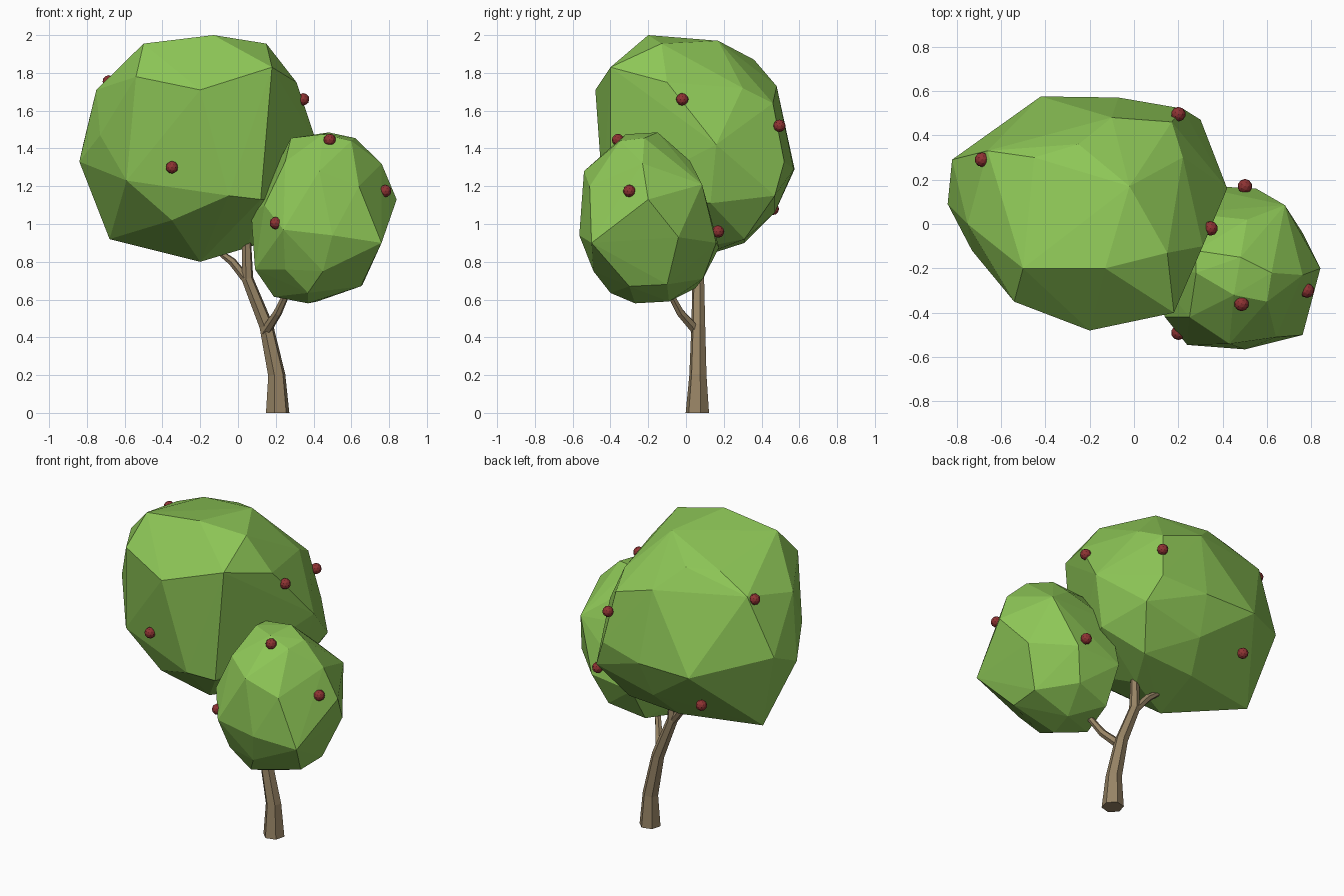
import bpy, bmesh, math
from mathutils import Vector


def material(name, rgb):
    m = bpy.data.materials.new(name)
    m.diffuse_color = (*rgb, 1)
    return m


GREEN = material("leaf green", (0.27, 0.57, 0.095))
BROWN = material("bark brown", (0.31, 0.23, 0.13))
RED = material("fruit red", (0.27, 0.033, 0.033))


def finish(bm, name, mat):
    bmesh.ops.recalc_face_normals(bm, faces=bm.faces)
    mesh = bpy.data.meshes.new(name)
    bm.to_mesh(mesh)
    bm.free()
    mesh.materials.append(mat)
    ob = bpy.data.objects.new(name, mesh)
    bpy.context.collection.objects.link(ob)
    return ob


def crown(name, points):
    """Faceted foliage: convex hull stretched over a few anchor points."""
    bm = bmesh.new()
    for p in points:
        bm.verts.new(p)
    bmesh.ops.convex_hull(bm, input=bm.verts)
    loose = [v for v in bm.verts if not v.link_faces]
    bmesh.ops.delete(bm, geom=loose, context='VERTS')
    finish(bm, name, GREEN)


def limb(name, path, sides=6):
    """Tapered tube through (x, y, z, radius) stations."""
    bm = bmesh.new()
    pts = [Vector(p[:3]) for p in path]
    rings = []
    for i, p in enumerate(pts):
        d = (pts[min(i + 1, len(pts) - 1)] - pts[max(i - 1, 0)]).normalized()
        if i == 0 and p.z == 0:
            d = Vector((0, 0, 1))
        u = Vector((0, 1, 0)).cross(d).normalized()
        v = d.cross(u)
        angles = [math.tau * k / sides + math.radians(15) for k in range(sides)]
        rings.append([bm.verts.new(p + path[i][3] * (u * math.cos(a) + v * math.sin(a)))
                      for a in angles])
    for a, b in zip(rings, rings[1:]):
        for k in range(sides):
            j = (k + 1) % sides
            bm.faces.new((a[k], a[j], b[j], b[k]))
    bm.faces.new(rings[0])
    bm.faces.new(rings[-1])
    finish(bm, name, BROWN)


# Trunk and branches
limb("trunk", [(0.21, 0.06, 0, 0.064), (0.205, 0.063, 0.2, 0.047),
               (0.15, 0.065, 0.46, 0.038), (0.05, 0.065, 0.71, 0.032),
               (0.045, 0.06, 0.93, 0.024)])
limb("left_branch", [(0.05, 0.065, 0.70, 0.025), (-0.03, 0.085, 0.80, 0.022),
                     (-0.11, 0.10, 0.86, 0.015)])
limb("right_branch", [(0.145, 0.06, 0.43, 0.028), (0.21, -0.03, 0.53, 0.023),
                      (0.27, -0.10, 0.66, 0.017)])

# Large crown
crown("large_crown", [
    (-0.50, -0.20, 1.955), (-0.13, -0.20, 2.0), (0.15, -0.13, 1.955), (-0.02, 0.17, 1.97),
    (-0.54, -0.35, 1.78), (-0.20, -0.48, 1.71), (0.18, -0.40, 1.83), (-0.75, 0.0, 1.71),
    (-0.73, -0.12, 1.47), (-0.84, 0.09, 1.33), (-0.82, 0.29, 1.42), (-0.66, 0.33, 1.78),
    (-0.45, 0.30, 1.875), (-0.25, 0.36, 1.87), (0.17, 0.46, 1.64), (0.22, 0.30, 1.72),
    (0.31, -0.10, 1.75), (0.42, 0.16, 1.42), (0.30, 0.47, 1.15), (0.22, 0.52, 1.33),
    (-0.07, 0.57, 1.29), (-0.42, 0.575, 1.29), (-0.10, 0.48, 1.73),
    (-0.59, -0.28, 1.23), (-0.05, -0.44, 1.15), (0.12, -0.40, 1.13), (-0.35, -0.27, 1.02),
    (-0.68, 0.20, 0.92), (-0.20, 0.0, 0.80), (0.05, 0.08, 0.875), (0.18, 0.31, 0.92),
    (-0.17, 0.31, 0.90), (-0.10, 0.47, 1.06), (0.35, 0.13, 1.11)])

# Small crown
crown("small_crown", [
    (0.48, -0.15, 1.485), (0.45, -0.32, 1.475), (0.28, -0.22, 1.455), (0.28, -0.12, 1.445),
    (0.62, -0.22, 1.455), (0.60, -0.35, 1.44), (0.51, 0.02, 1.335), (0.76, -0.23, 1.32),
    (0.84, -0.20, 1.13), (0.76, -0.50, 0.90), (0.50, -0.565, 0.94), (0.66, -0.10, 0.68),
    (0.65, -0.30, 0.67), (0.76, -0.04, 0.93), (0.68, 0.085, 1.21), (0.55, 0.16, 0.90),
    (0.37, -0.27, 0.58), (0.19, -0.19, 0.615), (0.42, -0.09, 0.59), (0.09, -0.28, 0.76),
    (0.07, -0.20, 1.05), (0.24, -0.545, 0.97), (0.43, -0.54, 1.28), (0.25, -0.42, 1.33),
    (0.64, -0.51, 1.20), (0.14, -0.42, 1.10), (0.26, 0.175, 0.875), (0.22, 0.05, 1.23),
    (0.45, -0.49, 0.75), (0.48, 0.09, 0.71), (0.37, -0.40, 0.635), (0.25, -0.44, 0.76),
    (0.25, 0.05, 0.66)])

# Fruits dotted over both crowns
fruits = [(-0.685, 0.29, 1.755), (0.345, -0.02, 1.66), (-0.35, -0.38, 1.30),
          (0.485, -0.36, 1.445), (0.78, -0.30, 1.175), (0.20, -0.49, 1.005),
          (0.20, 0.495, 1.52), (0.50, 0.17, 0.96), (-0.43, 0.46, 1.08)]
for i, loc in enumerate(fruits):
    bm = bmesh.new()
    bmesh.ops.create_icosphere(bm, subdivisions=2, radius=0.033)
    finish(bm, f"fruit_{i + 1}", RED).location = loc
